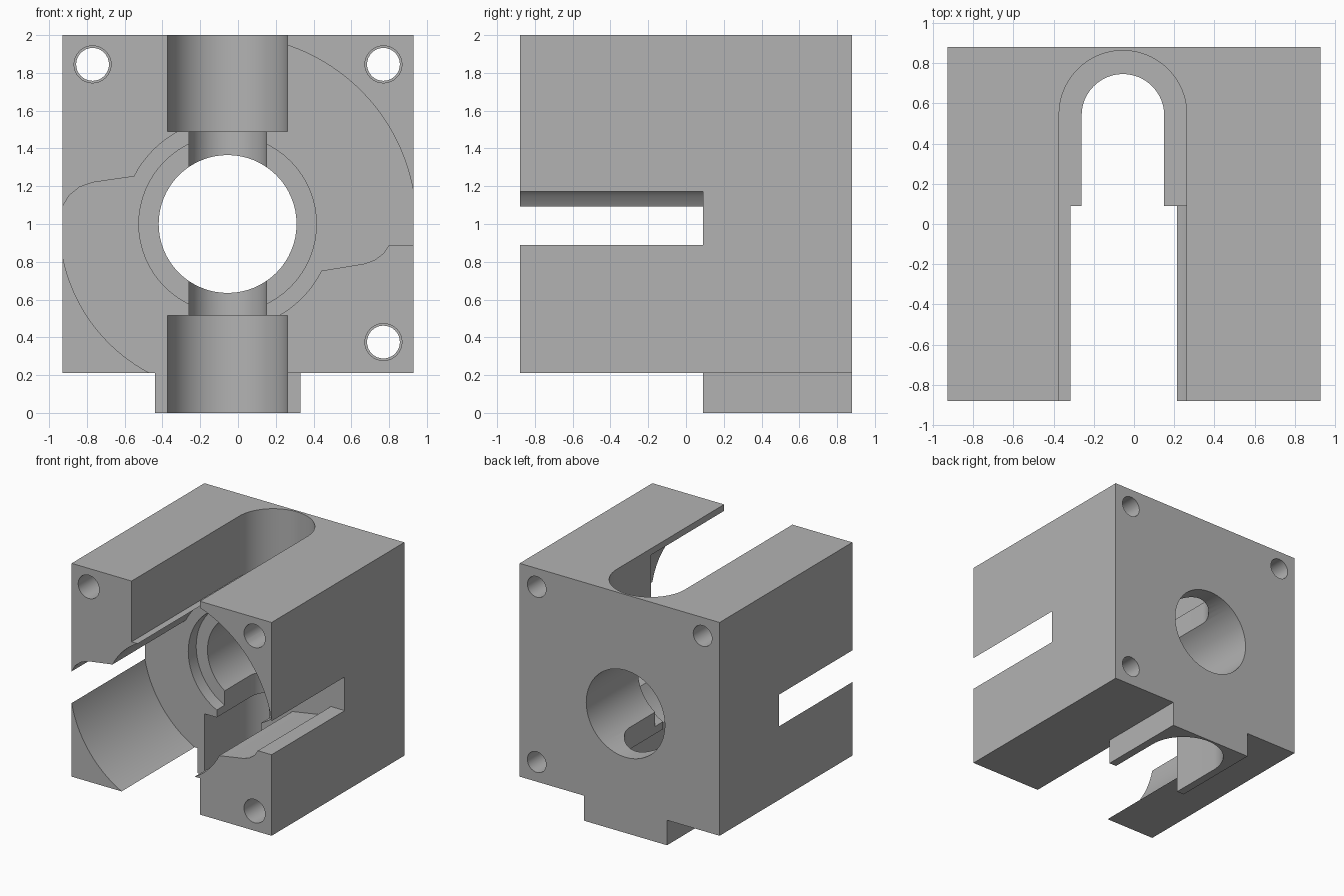
import bpy, bmesh
from math import radians, cos, sin
from mathutils import Matrix

if "Cube" in bpy.data.objects:
    bpy.data.objects.remove(bpy.data.objects["Cube"])

CX, CZ = -0.055, 1.0          # bore axis
FRONT, BACK, FLOOR = -0.88, 0.88, 0.09

grey = bpy.data.materials.new("plain grey")
grey.use_nodes = True
COLOUR = (0.45, 0.45, 0.45, 1)
grey.diffuse_color = COLOUR
grey.node_tree.nodes["Principled BSDF"].inputs["Base Color"].default_value = COLOUR


def prism(name, points, lo, hi, axis):
    """Extrude a 2D outline along y (points are x, z) or z (points are x, y)."""
    bm = bmesh.new()
    place = (lambda p, h: (p[0], h, p[1])) if axis == "y" else (lambda p, h: (p[0], p[1], h))
    face = bm.faces.new([bm.verts.new(place(p, lo)) for p in points])
    new = bmesh.ops.extrude_face_region(bm, geom=[face])["geom"]
    shift = (0, hi - lo, 0) if axis == "y" else (0, 0, hi - lo)
    bmesh.ops.translate(bm, vec=shift, verts=[v for v in new if isinstance(v, bmesh.types.BMVert)])
    bmesh.ops.recalc_face_normals(bm, faces=bm.faces)
    mesh = bpy.data.meshes.new(name)
    bm.to_mesh(mesh)
    bm.free()
    mesh.materials.append(grey)
    obj = bpy.data.objects.new(name, mesh)
    bpy.context.collection.objects.link(obj)
    return obj


def arc(cx, cy, r, start, end, steps):
    angles = [radians(start + (end - start) * i / steps) for i in range(steps + 1)]
    return [(cx + r * cos(a), cy + r * sin(a)) for a in angles]


def rect(x0, x1, y0, y1):
    return [(x0, y0), (x1, y0), (x1, y1), (x0, y1)]


def cylinder(name, x, z, r, lo, hi, steps=64):
    return prism(name, arc(x, z, r, 0, 360, steps)[:-1], lo, hi, "y")


def slot(name, r, end_y, lo, hi):
    outline = [(CX + r, -1)] + arc(CX, end_y, r, 0, 180, 40) + [(CX - r, -1)]
    return prism(name, outline, lo, hi, "z")


def combine(target, other, operation):
    mod = target.modifiers.new(operation, "BOOLEAN")
    mod.operation, mod.solver, mod.object = operation, "EXACT", other
    bpy.context.view_layer.objects.active = target
    bpy.ops.object.modifier_apply(modifier=mod.name)
    bpy.data.objects.remove(other)


# Main block with the locating tab underneath
body = prism("housing_block", rect(-0.928, 0.928, 0.21, 2.0), FRONT, BACK, "y")
tab = prism("bottom_tab", rect(-0.44, 0.33, 0, 0.4), FLOOR, BACK, "y")
combine(body, tab, "UNION")

# Front pocket: two wide sectors around the bore, open on both sides
pocket = arc(CX, CZ, 0.555, 153, 80, 16)
pocket += arc(CX, CZ, 0.998, 80, 5, 32)
pocket += [(1.0, 1.08), (1.0, 0.89), (0.80, 0.89)]
pocket += [(0.77, 0.845), (0.725, 0.81), (0.67, 0.79)]
pocket += arc(CX, CZ, 0.555, -26.5, -90, 16)
pocket += arc(CX, CZ, 0.89, -90, -171, 32)
pocket += [(-1.0, 0.9), (-1.0, 1.0), (-0.93, 1.09)]
pocket += [(-0.895, 1.15), (-0.84, 1.195), (-0.77, 1.22)]
combine(body, prism("pocket_cutter", pocket, -1, FLOOR, "y"), "DIFFERENCE")

# Vertical slots with rounded ends: wide above and below, narrow between
cutters = [
    slot("upper_slot_cutter", 0.317, 0.545, 1.49, 2.2),
    slot("lower_slot_cutter", 0.317, 0.545, -0.2, 0.515),
    slot("inner_slot_cutter", 0.205, 0.54, 0.4, 1.6),
    cylinder("bore_cutter", CX, CZ, 0.365, -1, 1),
    cylinder("counterbore_cutter", CX, CZ, 0.47, -1, 0.195),
]
# Bolt holes, a little wider at the front
for x, z in ((-0.77, 1.845), (0.77, 1.845), (0.77, 0.375)):
    cutters.append(cylinder("hole_cutter", x, z, 0.087, -1, 1, 32))
    cutters.append(cylinder("wide_hole_cutter", x, z, 0.098, -1, FLOOR, 32))
for cutter in cutters:
    combine(body, cutter, "DIFFERENCE")

# Smooth curved walls, keep edges crisp
bpy.ops.object.select_all(action="DESELECT")
body.select_set(True)
bpy.context.view_layer.objects.active = body
bpy.ops.object.shade_smooth_by_angle(angle=radians(30))
